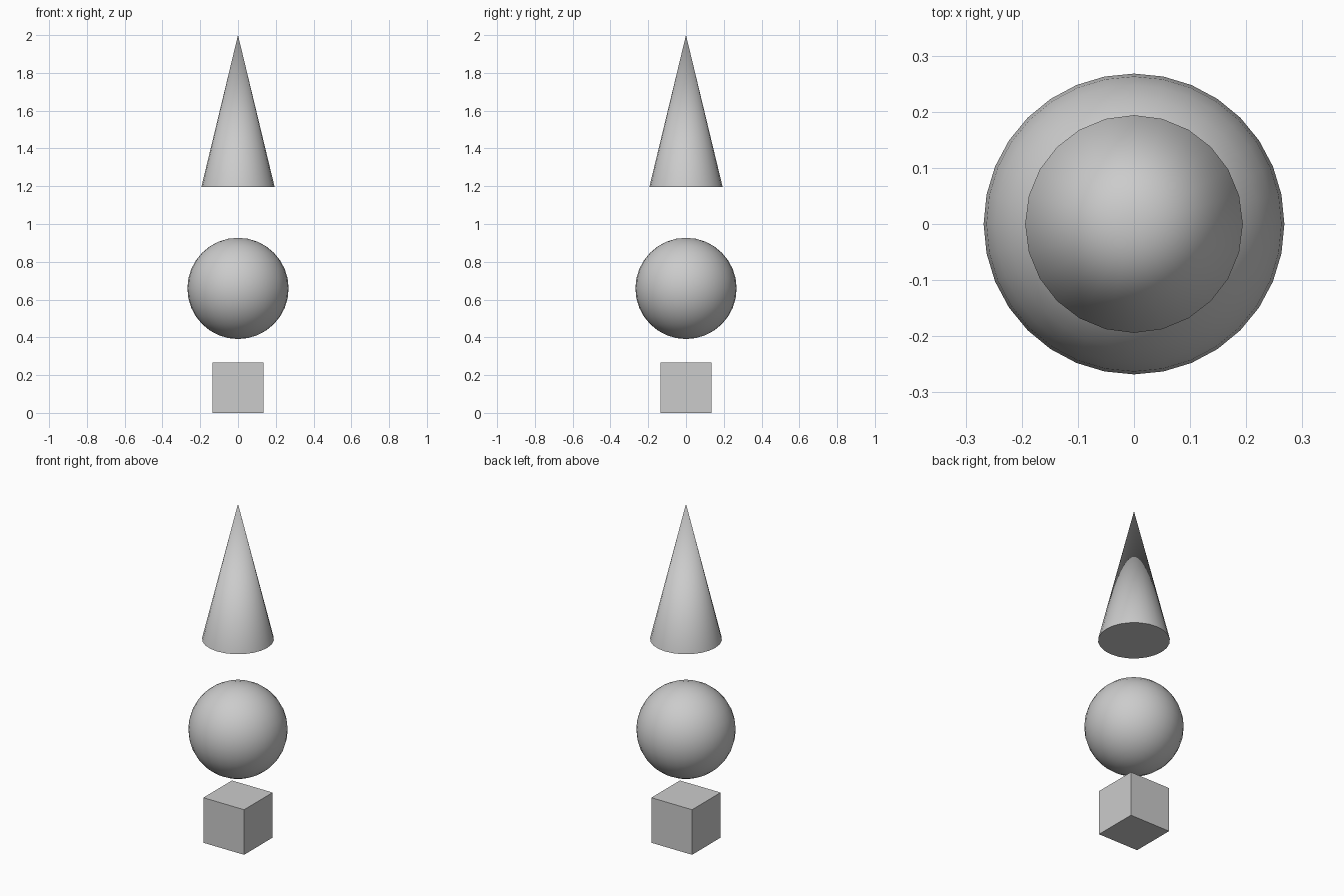
import bpy
import math

if "Cube" in bpy.data.objects:
    bpy.data.objects.remove(bpy.data.objects["Cube"])

U = 0.268  # base unit: cube side, sphere radius, a third of the cone height


def finish(name, smooth=True):
    obj = bpy.context.object
    obj.name = name
    if smooth:
        bpy.ops.object.shade_smooth_by_angle(angle=math.radians(40))
    return obj


# Cube resting on the ground
bpy.ops.mesh.primitive_cube_add(size=U, location=(0, 0, U / 2))
finish("bottom_cube", smooth=False)

# Floating sphere in the middle
bpy.ops.mesh.primitive_uv_sphere_add(segments=32, ring_count=16, radius=U,
                                     location=(0, 0, 0.659))
finish("middle_sphere")

# Tall cone on top, tip at z = 2
bpy.ops.mesh.primitive_cone_add(vertices=24, radius1=0.194, radius2=0,
                                depth=3 * U, location=(0, 0, 2 - 1.5 * U))
finish("top_cone")
